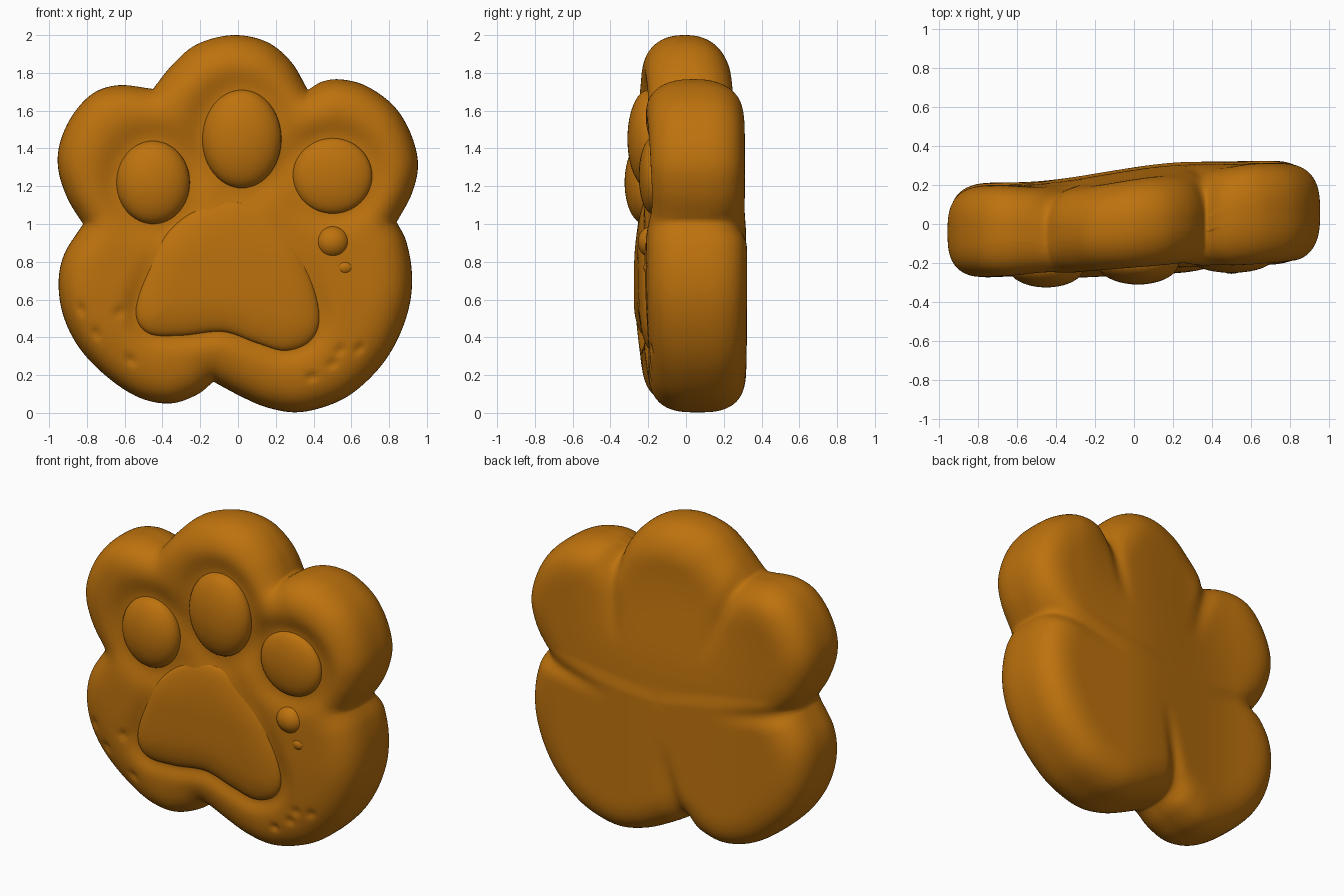
import bpy, bmesh, math
from mathutils import Vector, kdtree

if "Cube" in bpy.data.objects:
    bpy.data.objects.remove(bpy.data.objects["Cube"])

mat = bpy.data.materials.new("caramel_brown")
mat.diffuse_color = (0.51, 0.168, 0.004, 1)
mat.use_nodes = True
mat.node_tree.nodes["Principled BSDF"].inputs["Base Color"].default_value = mat.diffuse_color

# Outline lobes (x, z), each running from notch to notch
N1, N2, N3, N4, N5 = (.37, 1.71), (.84, 1.01), (-.13, .165), (-.82, 1.0), (-.45, 1.715)
LOBES = [
    [N5, (-.35, 1.84), (-.22, 1.95), (-.03, 2.0), (.15, 1.965), (.28, 1.86), N1],
    [N1, (.45, 1.755), (.55, 1.765), (.68, 1.73), (.82, 1.63), (.91, 1.49), (.953, 1.32), (.92, 1.16), N2],
    [N2, (.89, .91), (.92, .75), (.91, .58), (.85, .4), (.75, .24), (.6, .1), (.45, .03),
     (.3, .003), (.15, .03), (.02, .085), N3],
    [N3, (-.22, .095), (-.36, .05), (-.52, .08), (-.68, .18), (-.83, .33), (-.92, .5),
     (-.95, .68), (-.92, .84), N4],
    [N4, (-.9, 1.13), (-.95, 1.28), (-.945, 1.42), (-.88, 1.57), (-.77, 1.69), (-.63, 1.735), N5]]
PAD = [(-.03, 1.12), (.15, 1.06), (.3, .9), (.39, .7), (.43, .5), (.38, .38), (.25, .33), (.1, .37),
       (-.08, .43), (-.3, .41), (-.47, .42), (-.54, .52), (-.5, .7), (-.4, .92), (-.23, 1.07)]
# Raised beans: name, x, z, radius x, radius z, front y
BEANS = [("left_toe", -.45, 1.22, .195, .22, -.325), ("centre_toe", .02, 1.45, .21, .26, -.31),
         ("right_toe", .5, 1.255, .21, .20, -.25), ("crumb", .5, .905, .09, .085, -.255),
         ("small_crumb", .565, .77, .055, .045, -.225)]
DENTS = [(-.63, .53), (-.57, .28), (-.75, .42), (-.83, .55), (.5, .26), (.54, .33), (.64, .34), (.39, .19)]
CREASES = [(N5, (-.25, 1.2)), (N1, (.3, 1.2)), (N4, (-.35, .9)), (N2, (.3, .88)), (N3, (0, .7))]


def spline(pts, steps):
    """Smooth open curve through pts."""
    v = [Vector(p) for p in pts]
    v = [2 * v[0] - v[1]] + v + [2 * v[-1] - v[-2]]
    out = []
    for i in range(1, len(v) - 2):
        a, b, c, d = v[i - 1:i + 3]
        for k in range(steps):
            t = k / steps
            out.append(.5 * (2 * b + (c - a) * t + (2 * a - 5 * b + 4 * c - d) * t * t
                             + (3 * b - a - 3 * c + d) * t ** 3))
    return out


def closed_spline(pts, steps):
    n = len(pts)
    s = spline([pts[-1]] + pts + pts[:2], steps)
    return s[steps:steps * (n + 1)]


def tree_of(loop):
    """Nearest-distance lookup along a closed loop."""
    pts = []
    for a, b in zip(loop, loop[1:] + loop[:1]):
        pts += [a.lerp(b, k / 8) for k in range(8)]
    t = kdtree.KDTree(len(pts))
    for i, p in enumerate(pts):
        t.insert((p.x, p.y, 0), i)
    t.balance()
    return t


def gauss(d, w):
    return math.exp(-(d / w) ** 2)


def smooth(a, b, x):
    t = min(1, max(0, (x - a) / (b - a)))
    return t * t * (3 - 2 * t)


def crease(p, a, b):
    """Groove from a notch that fades out towards the middle of the back."""
    a, b = Vector(a), Vector(b)
    t = min(1, max(0, (p - a).dot(b - a) / (b - a).length_squared))
    return (1 - t) ** 1.3 * gauss((p - a - (b - a) * t).length, .05)


def finish(bm, name):
    bmesh.ops.recalc_face_normals(bm, faces=bm.faces)
    for f in bm.faces:
        f.smooth = True
    me = bpy.data.meshes.new(name)
    bm.to_mesh(me)
    bm.free()
    me.materials.append(mat)
    ob = bpy.data.objects.new(name, me)
    bpy.context.collection.objects.link(ob)
    return ob


def pillow(name, loop, centre, rings, front, back, radius, power):
    """Rounded slab: rings shrink from the outline to the centre on both sides."""
    bm = bmesh.new()
    tree = tree_of(loop)
    c = Vector(centre)

    def height(p, d, surf):
        mid = (front(p) + back(p)) / 2
        u = 1 - min(1, d / radius)
        q = power(p)
        return mid + (surf(p) - mid) * (1 - u ** q) ** (1 / q)
    edge = [bm.verts.new((p.x, height(p, 0, front), p.y)) for p in loop]
    n = len(loop)
    for surf in (front, back):
        prev = edge
        for k in range(1, rings):
            s = 1 - (k / rings) ** 2.5
            ring = []
            for q in loop:
                p = c + (q - c) * s
                d = tree.find((p.x, p.y, 0))[2]
                ring.append(bm.verts.new((p.x, height(p, d, surf), p.y)))
            for i in range(n):
                j = (i + 1) % n
                bm.faces.new((prev[i], prev[j], ring[j], ring[i]))
            prev = ring
        tip = bm.verts.new((c.x, height(c, tree.find((c.x, c.y, 0))[2], surf), c.y))
        for i in range(n):
            bm.faces.new((prev[i], prev[(i + 1) % n], tip))
    return finish(bm, name)


pad_loop = closed_spline(PAD, 8)
pad_tree = tree_of(pad_loop)


def plane(p):
    return -.24 + .045 * p.x + .03 * smooth(.7, .05, p.y)


def body_front(p):
    y = plane(p)
    # Trough round the main pad, deeper at its lower edge
    y += (.006 + .026 * smooth(.9, .5, p.y)) * gauss(pad_tree.find((p.x, p.y, 0))[2], .06)
    # Hollows round the toes
    for _, x, z, rx, rz, _ in BEANS[:3]:
        d = (math.hypot((p.x - x) / rx, (p.y - z) / rz) - 1) * rx
        y += .035 * gauss(max(0, d), .09)
    for q in DENTS:
        y += .018 * gauss((p - Vector(q)).length, .022)
    return y


def body_back(p):
    y = .222 + .092 * smooth(-.6, .3, p.x) + .014 * p.x
    # Upper lobes step in and lean forward, least on the right
    y -= .012 * smooth(.9, 1.0, p.y - .12 * abs(p.x))
    y -= (.05 * smooth(1.0, 1.75, p.y)) * (1 - smooth(.3, .65, p.x)) * smooth(-.75, -.2, p.x)
    # Creases between the lobes
    for a, b in CREASES:
        y -= .04 * crease(p, a, b)
    return y


# Paw-shaped body
outline = [p for lobe in LOBES for p in spline(lobe, 7)]
pillow("paw_body", outline, (0, .92), 60, body_front, body_back, .25,
       lambda p: 2.9 - .6 * smooth(1.6, 1.9, p.y))

# Main pad
pillow("main_pad", pad_loop, (0, .68), 24, lambda p: plane(p) - .022 + .012 * smooth(.8, 1.1, p.y),
       lambda p: plane(p) + .09, .2, lambda p: 2.2)

# Toe beans and crumbs
for name, x, z, rx, rz, tip in BEANS:
    bm = bmesh.new()
    bmesh.ops.create_uvsphere(bm, u_segments=40, v_segments=24, radius=1)
    base = plane(Vector((x, z))) + .04
    for v in bm.verts:
        v.co = (x + v.co.x * rx, base + v.co.y * (base - tip), z + v.co.z * rz)
    finish(bm, name)
